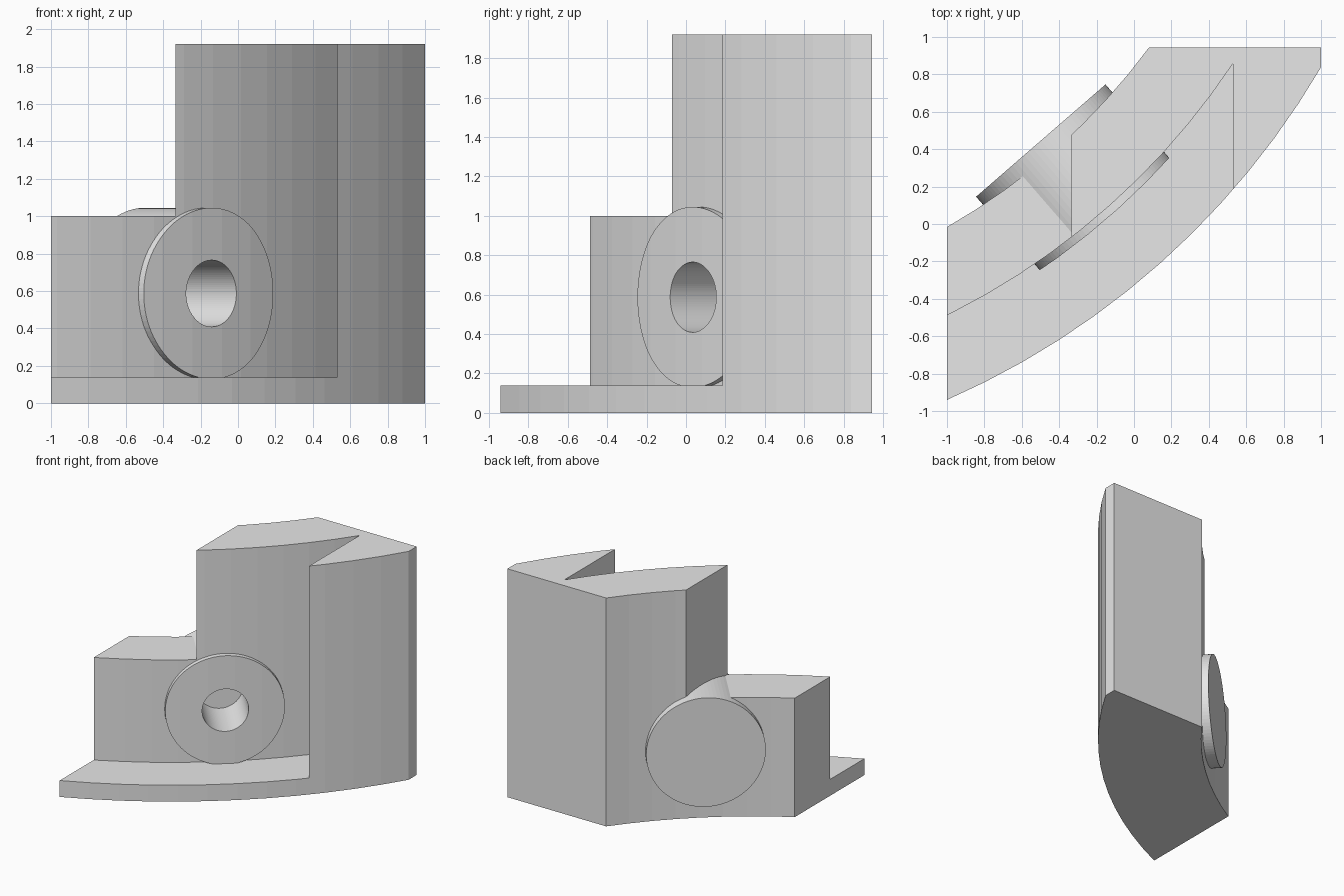
import bpy, bmesh, math
from mathutils import Vector, Matrix

if "Cube" in bpy.data.objects:
    bpy.data.objects.remove(bpy.data.objects["Cube"])

CX, CY = -2.74, 3.03                       # shared centre of all the arcs
R_IN, R_MID, R_BOSS, R_OUT = 3.508, 3.925, 3.968, 4.335
BACK, TOP, LEDGE, STEP = 0.945, 1.92, 0.138, 1.0
AXIS = Vector((0.655, -0.755, 0)).normalized()
BOSS_Z = 0.587

grey = bpy.data.materials.new("plain_grey")
grey.use_nodes = True
grey.diffuse_color = (0.8, 0.8, 0.8, 1)
grey.node_tree.nodes["Principled BSDF"].inputs["Base Color"].default_value = (0.8, 0.8, 0.8, 1)


def angle_x(r, x):
    return -math.acos((x - CX) / r)


def angle_y(r, y):
    return math.asin((y - CY) / r)


def arc(r, a, b):
    n = max(2, round(abs(b - a) / math.radians(3)))
    return [(CX + r * math.cos(a + (b - a) * i / n),
             CY + r * math.sin(a + (b - a) * i / n)) for i in range(n + 1)]


def finish(name, bm):
    bmesh.ops.recalc_face_normals(bm, faces=bm.faces)
    mesh = bpy.data.meshes.new(name)
    bm.to_mesh(mesh)
    bm.free()
    mesh.materials.append(grey)
    ob = bpy.data.objects.new(name, mesh)
    bpy.context.collection.objects.link(ob)
    return ob


def prism(name, outline, z0, z1):
    bm = bmesh.new()
    face = bm.faces.new([bm.verts.new((x, y, z0)) for x, y in outline])
    ext = bmesh.ops.extrude_face_region(bm, geom=[face])
    verts = [g for g in ext["geom"] if isinstance(g, bmesh.types.BMVert)]
    bmesh.ops.translate(bm, verts=verts, vec=(0, 0, z1 - z0))
    return finish(name, bm)


def rod(name, radius, near, far):
    """Cylinder along the radial axis, between two distances from the arc centre."""
    bm = bmesh.new()
    place = Matrix.Translation(Vector((CX, CY, BOSS_Z)) + AXIS * (near + far) / 2)
    turn = AXIS.to_track_quat('Z', 'Y').to_matrix().to_4x4()
    bmesh.ops.create_cone(bm, cap_ends=True, segments=96, radius1=radius,
                          radius2=radius, depth=far - near, matrix=place @ turn)
    return finish(name, bm)


def combine(target, tool, operation):
    mod = target.modifiers.new(operation.lower(), 'BOOLEAN')
    mod.operation, mod.object, mod.solver = operation, tool, 'EXACT'
    bpy.context.view_layer.update()
    dg = bpy.context.evaluated_depsgraph_get()
    mesh = bpy.data.meshes.new_from_object(target.evaluated_get(dg))
    target.modifiers.clear()
    target.data = mesh
    bpy.data.objects.remove(tool)


# Curved block over the full footprint
outline = arc(R_OUT, angle_x(R_OUT, -1), angle_x(R_OUT, 1))
outline += [(1, BACK)]
outline += arc(R_IN, angle_y(R_IN, BACK), angle_x(R_IN, -1))
block = prism("curved_block", outline, 0, TOP)

# Front notch above the base ledge
notch = arc(R_MID, math.radians(-75), angle_x(R_MID, 0.53)) + [(0.53, -2), (-2, -2)]
combine(block, prism("notch_cutter", notch, LEDGE, 3), 'DIFFERENCE')

# Lower step on the right side
step = [(-2, -2), (-0.335, -2), (-0.335, 2), (-2, 2)]
combine(block, prism("step_cutter", step, STEP, 3), 'DIFFERENCE')

# Round boss: flat at the back, following the curve at the front
boss = rod("round_boss", 0.458, 3.421, 4.2)
sector = [(CX, CY)] + arc(R_BOSS, math.radians(-75), math.radians(-21))
combine(boss, prism("sector_cutter", sector, -1, 3), 'INTERSECT')
combine(block, boss, 'UNION')

# Blind hole from the front
combine(block, rod("hole_cutter", 0.178, 3.548, 4.5), 'DIFFERENCE')
